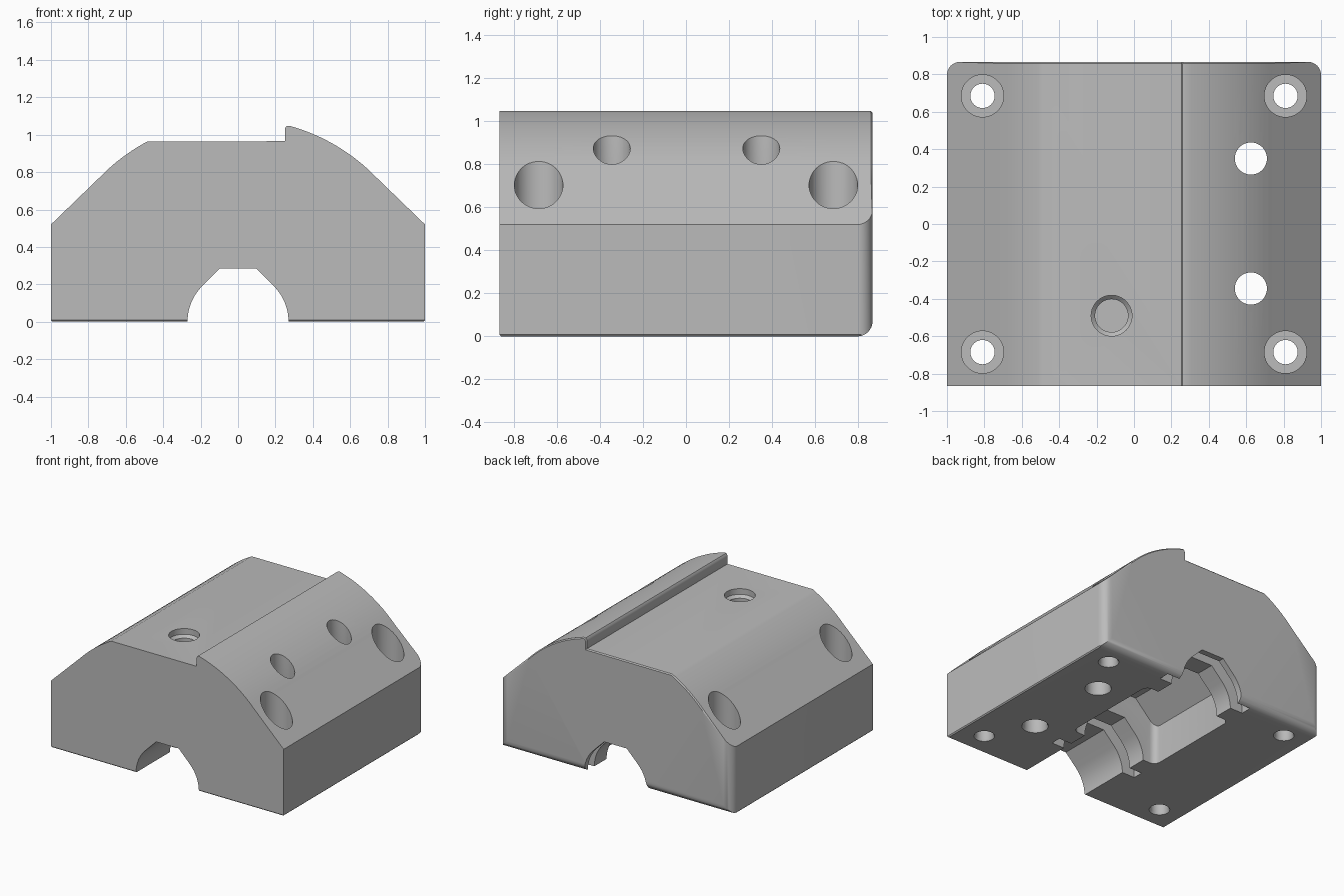
import bpy, bmesh, math

HALF_Y = 0.867

if "Cube" in bpy.data.objects:
    bpy.data.objects.remove(bpy.data.objects["Cube"], do_unlink=True)

grey = bpy.data.materials.new("plain grey")
grey.use_nodes = True
colour = (0.5, 0.5, 0.5, 1)
grey.diffuse_color = colour
grey.node_tree.nodes["Principled BSDF"].inputs["Base Color"].default_value = colour


def arc(cx, cz, r, a0, a1, n):
    """Points on a circle, angles in degrees from +x."""
    angles = [math.radians(a0 + (a1 - a0) * i / n) for i in range(n + 1)]
    return [(cx + r * math.cos(a), cz + r * math.sin(a)) for a in angles]


def prism(outline, y0, y1):
    """Extrude an x-z outline along y."""
    bm = bmesh.new()
    face = bm.faces.new([bm.verts.new((x, y0, z)) for x, z in outline])
    ext = bmesh.ops.extrude_face_region(bm, geom=[face])["geom"]
    moved = [v for v in ext if isinstance(v, bmesh.types.BMVert)]
    bmesh.ops.translate(bm, verts=moved, vec=(0, y1 - y0, 0))
    bmesh.ops.recalc_face_normals(bm, faces=bm.faces)
    return bm


def lathe(x, y, profile, n=48):
    """Vertical round cutter from (radius, z) rings, bottom to top."""
    bm = bmesh.new()
    rings = [[bm.verts.new((x + px, y + py, z)) for px, py in arc(0, 0, r, 0, 360, n)[:-1]]
             for r, z in profile]
    for low, high in zip(rings, rings[1:]):
        for i in range(n):
            j = (i + 1) % n
            bm.faces.new((low[i], low[j], high[j], high[i]))
    bm.faces.new(rings[0][::-1])
    bm.faces.new(rings[-1])
    return bm


def make_object(name, bm):
    mesh = bpy.data.meshes.new(name)
    bm.to_mesh(mesh)
    bm.free()
    mesh.materials.append(grey)
    obj = bpy.data.objects.new(name, mesh)
    bpy.context.collection.objects.link(obj)
    return obj


def cut(target, bm):
    cutter = make_object("cutter", bm)
    cutter.hide_render = True
    mod = target.modifiers.new("cut", "BOOLEAN")
    mod.operation, mod.solver, mod.object = "DIFFERENCE", "EXACT", cutter
    bpy.context.view_layer.objects.active = target
    bpy.ops.object.modifier_apply(modifier=mod.name)
    bpy.data.objects.remove(cutter, do_unlink=True)


def teardrop(r):
    """Round channel with sloped shoulders and a flat roof, open below."""
    side = arc(0, 0, r, 0, 45, 10) + [(r * 0.36, r * 1.055)]
    return [(r, -0.1)] + side + [(-x, z) for x, z in reversed(side)] + [(-r, -0.1)]


# Body: arched block with a flat on one side and a raised step on the other
outline = [(-1, 0), (1, 0), (1, 0.52)]
outline += arc(0, 0.055, 1.03, 44, 74.5, 16)
outline += [(0.26, 1.047), (0.252, 1.035), (0.25, 1.02), (0.25, 0.965)]
outline += arc(0, 0.055, 1.03, 118, 136, 10)
outline += [(-1, 0.52)]
bm = prism(outline, -HALF_Y, HALF_Y)

# Rounded upright back corners
corners = [e for e in bm.edges
           if all(abs(v.co.x) > 0.99 and v.co.y > 0.8 for v in e.verts)]
bmesh.ops.bevel(bm, geom=corners, offset=0.07, segments=8, profile=0.5, affect="EDGES")

# Fine chamfer round the underside and the back
bm.normal_update()
rims = {e for f in bm.faces if f.normal.z < -0.99 or f.normal.y > 0.999
        for e in f.edges
        if e.calc_face_angle(0) > 0.5}
bmesh.ops.bevel(bm, geom=list(rims), offset=0.008, segments=1, affect="EDGES")
body = make_object("clamp_body", bm)

# Rod channel, two strap slots and the middle pocket
cut(body, prism(teardrop(0.27), -1, 1))
for y0, y1 in ((-0.45, -0.37), (0.74, 0.82)):
    cut(body, prism(teardrop(0.38), y0, y1))
half = [(0.38, -0.1), (0.38, 0.3), (0.2, 0.48)]
pocket = prism(half + [(-x, z) for x, z in reversed(half)], -0.22, 0.59)
uprights = [e for e in pocket.edges
            if abs(e.verts[0].co.x) > 0.37 and abs(e.verts[0].co.y - e.verts[1].co.y) < 0.01
            and abs(e.verts[0].co.x - e.verts[1].co.x) < 0.01]
bmesh.ops.bevel(pocket, geom=uprights, offset=0.05, segments=5, profile=0.5, affect="EDGES")
cut(body, pocket)

# Counterbored corner screw holes
for x in (-0.81, 0.81):
    for y in (-0.685, 0.685):
        cut(body, lathe(x, y, [(0.085, -0.02), (0.065, 0.015), (0.065, 0.25),
                               (0.113, 0.25), (0.113, 1.2)]))

# Plain through holes on the raised side
for y in (-0.345, 0.35):
    cut(body, lathe(0.625, y, [(0.105, -0.02), (0.086, 0.015), (0.086, 1.2)]))

# Blind hole in the flat top
cut(body, lathe(-0.12, -0.49, [(0.088, 0.83), (0.088, 0.9), (0.109, 0.92), (0.109, 1.2)]))

# Smooth shading with sharp edges kept
bpy.ops.object.select_all(action="DESELECT")
body.select_set(True)
bpy.context.view_layer.objects.active = body
bpy.ops.object.shade_smooth_by_angle(angle=math.radians(30))
